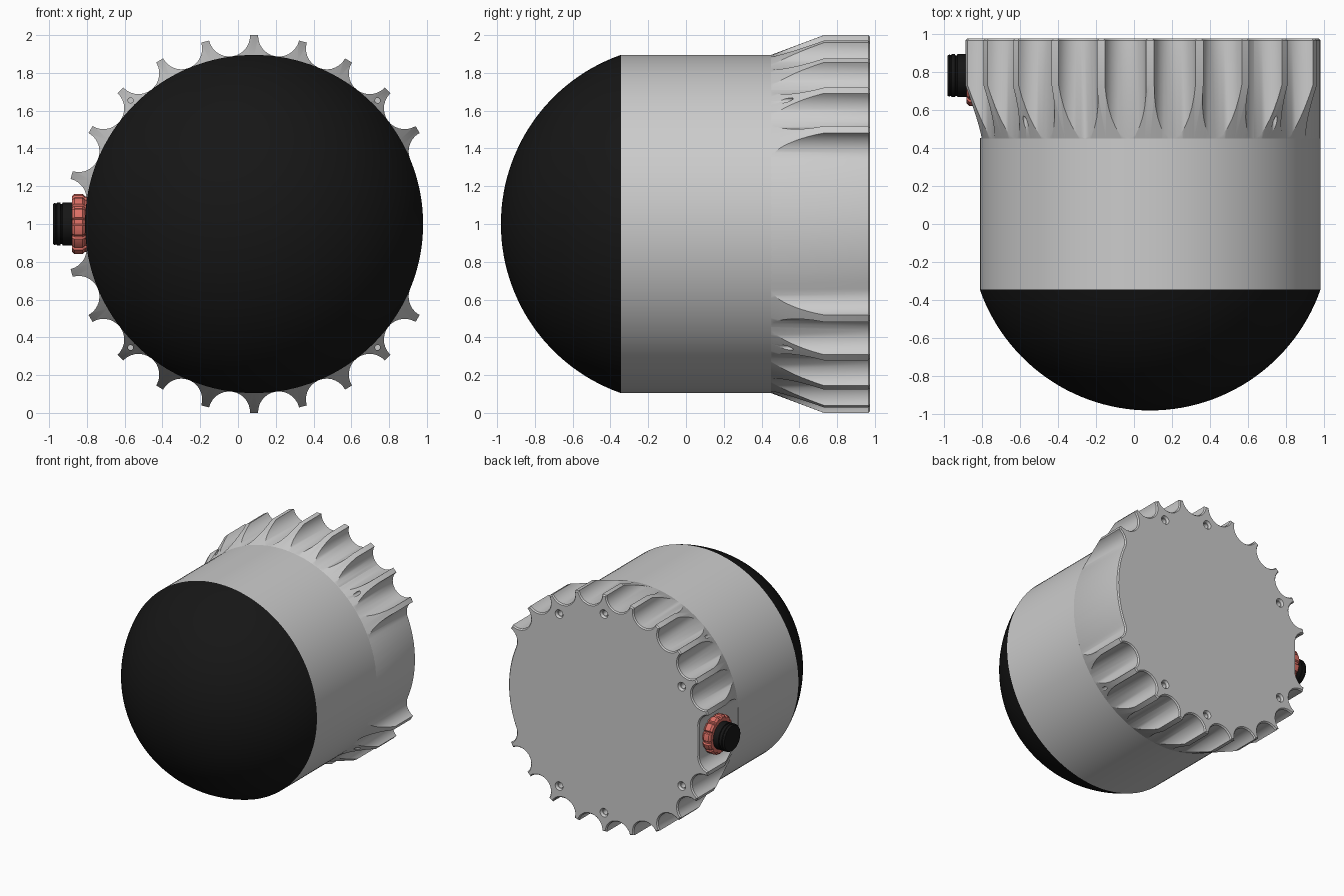
import bpy, bmesh
from math import sin, cos, acos, sqrt, asin, radians, pi

if "Cube" in bpy.data.objects:
    bpy.data.objects.remove(bpy.data.objects["Cube"])

CX, CZ = 0.085, 1.0          # main axis runs along y
R = 0.895                    # housing radius


def material(name, col):
    m = bpy.data.materials.new(name)
    m.diffuse_color = (*col, 1)
    m.use_nodes = True
    m.node_tree.nodes["Principled BSDF"].inputs["Base Color"].default_value = m.diffuse_color
    return m


BLACK = material("black", (0.008, 0.008, 0.008))
RED = material("red", (0.72, 0.16, 0.13))


def loft(name, loops, mat=None):
    """Skin equal-length closed loops and cap both ends."""
    bm = bmesh.new()
    rings = [[bm.verts.new(p) for p in lp] for lp in loops]
    n = len(rings[0])
    for a, b in zip(rings, rings[1:]):
        for i in range(n):
            j = (i + 1) % n
            bm.faces.new((a[i], a[j], b[j], b[i]))
    bm.faces.new(rings[0])
    bm.faces.new(rings[-1])
    bmesh.ops.recalc_face_normals(bm, faces=bm.faces)
    me = bpy.data.meshes.new(name)
    bm.to_mesh(me)
    bm.free()
    ob = bpy.data.objects.new(name, me)
    bpy.context.collection.objects.link(ob)
    if mat:
        me.materials.append(mat)
    return ob


def circle_y(y, r, seg=128, x=CX, z=CZ):
    return [(x + r * cos(2 * pi * i / seg), y, z + r * sin(2 * pi * i / seg)) for i in range(seg)]


def lathe_y(name, prof, mat=None, **kw):
    return loft(name, [circle_y(y, r, **kw) for y, r in prof], mat)


def lathe_x(name, prof, mat, radius=lambda a: 0.0, seg=72, y=0.78):
    """Rings along x; radius(angle) is added for notched outlines."""
    ang = [2 * pi * i / seg for i in range(seg)]
    return loft(name, [[(x, y + (r + radius(a)) * cos(a), CZ + (r + radius(a)) * sin(a))
                        for a in ang] for x, r in prof], mat)


def boolean(ob, cutter, op):
    m = ob.modifiers.new("cut", 'BOOLEAN')
    m.operation, m.solver, m.object = op, 'EXACT', cutter
    bpy.context.view_layer.objects.active = ob
    bpy.ops.object.modifier_apply(modifier=m.name)
    bpy.data.objects.remove(cutter)


def smooth(ob, deg=30):
    bpy.ops.object.select_all(action='DESELECT')
    ob.select_set(True)
    bpy.context.view_layer.objects.active = ob
    bpy.ops.object.shade_smooth_by_angle(angle=radians(deg))


def rim(y, e, steps=14):
    """Scalloped outline: fins every 15 degrees, plain on +x, flat pocket on -x."""
    c, rho, ro = 1.005, 0.11 + e, 1.0 - e
    tm = acos((c * c + rho * rho - ro * ro) / (2 * c * rho))
    pts = []
    for k in range(24):
        if k in (0, 23):
            start = 0 if k == 0 else 340
            count = 9 if k == 0 else 8
            for i in range(count):
                a = radians(start + 2.5 * i)
                pts.append(((R - e) * cos(a), (R - e) * sin(a)))
            continue
        a = radians(7.5 + 15 * k)
        t0 = 0 if k in (1, 12) else -tm
        t1 = 0 if k in (11, 22) else tm
        for i in range(steps + 1):
            t = t0 + (t1 - t0) * i / steps
            u, v = c - rho * cos(t), rho * sin(t)
            pts.append((u * cos(a) - v * sin(a), u * sin(a) + v * cos(a)))
    return [(CX + px, y, CZ + pz) for px, pz in pts]


# Front dome: spherical cap
tip, base = -0.98, -0.345
h = base - tip
S = (R * R + h * h) / (2 * h)
amax = asin(R / S)
dome = lathe_y("front_dome", [(tip + S * (1 - cos(amax * f)), S * sin(amax * f))
                              for f in [0.004] + [i / 28 for i in range(1, 29)]], BLACK)
smooth(dome)

# Cylindrical housing
smooth(lathe_y("housing", [(base, R), (0.452, R)]))

# Finned rear flange, tapered at the front by a cone
flange = loft("finned_flange", [rim(0.44, 0), rim(0.965, 0), rim(0.975, 0.009)])
cone = lathe_y("cone_cutter", [(0.43, R - 0.02 * 0.375), (1.05, R + 0.6 * 0.375)], seg=192)
boolean(flange, cone, 'INTERSECT')

# Screw holes in the rear face, with small pin holes on the taper
for deg in (60, 90, 150, -60, -90, -150):
    a = radians(deg)
    boolean(flange, lathe_y("hole_cutter", [(0.87, 0.022), (0.955, 0.022), (0.956, 0.026), (1.0, 0.05)],
                            seg=24, x=CX + 0.84 * cos(a), z=CZ + 0.84 * sin(a)), 'DIFFERENCE')
for deg in (45, 135, -45, -135):
    a = radians(deg)
    boolean(flange, lathe_y("pin_cutter", [(0.47, 0.014), (0.6, 0.014)],
                            seg=16, x=CX + 0.925 * cos(a), z=CZ + 0.925 * sin(a)), 'DIFFERENCE')
smooth(flange)

# Red notched collar nut on the left side
def notch(a):
    return -0.011 if (a * 12 / (2 * pi)) % 1 > 0.7 else 0.0


smooth(lathe_x("collar_nut", [(-0.78, 0.147), (-0.81, 0.147), (-0.822, 0.16),
                              (-0.866, 0.16), (-0.88, 0.146)], RED, notch, seg=120))

# Black plug with grooves
smooth(lathe_x("connector_plug", [(-0.86, 0.113), (-0.928, 0.113), (-0.931, 0.106), (-0.938, 0.106),
                                  (-0.941, 0.113), (-0.958, 0.113), (-0.961, 0.108), (-0.966, 0.108),
                                  (-0.969, 0.112), (-0.98, 0.106)], BLACK))
